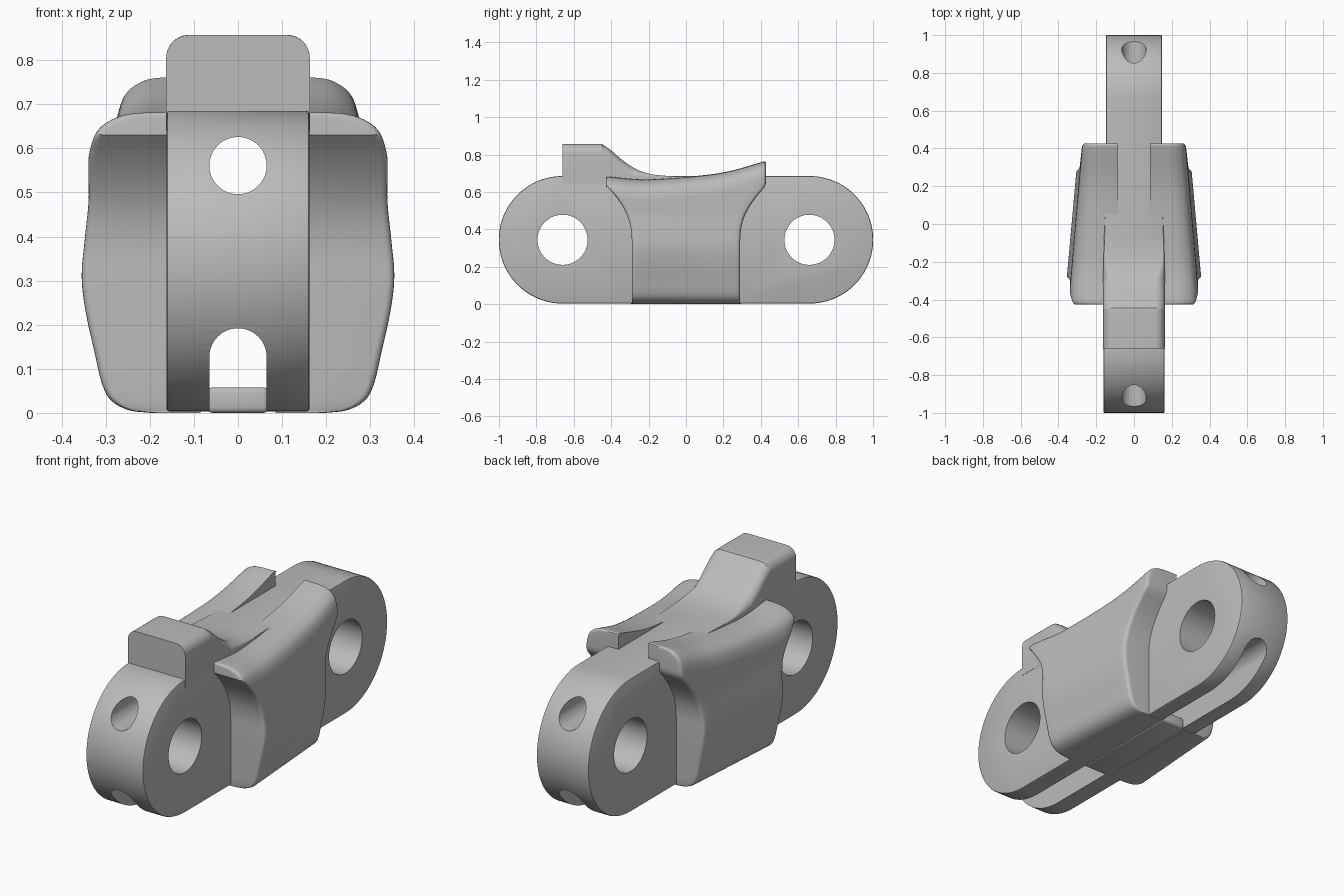
import bpy, bmesh, math
from mathutils import Vector

if "Cube" in bpy.data.objects:
    bpy.data.objects.remove(bpy.data.objects["Cube"])

steel = bpy.data.materials.new("plain_grey")
steel.use_nodes = True
GREY = (0.5, 0.5, 0.5, 1)
steel.diffuse_color = GREY
steel.node_tree.nodes["Principled BSDF"].inputs["Base Color"].default_value = GREY

PIN_Y, PIN_Z, END_R = 0.66, 0.344, 0.341


def make(name, bm):
    bmesh.ops.recalc_face_normals(bm, faces=bm.faces)
    mesh = bpy.data.meshes.new(name)
    bm.to_mesh(mesh)
    bm.free()
    mesh.materials.append(steel)
    ob = bpy.data.objects.new(name, mesh)
    bpy.context.collection.objects.link(ob)
    return ob


def prism(points, axis, a, b):
    """Extrude a flat outline along x (points are y, z) or y (points are x, z)."""
    bm = bmesh.new()
    place = (lambda p, t: (t, p[0], p[1])) if axis == "x" else (lambda p, t: (p[0], t, p[1]))
    face = bm.faces.new([bm.verts.new(place(p, a)) for p in points])
    new = bmesh.ops.extrude_face_region(bm, geom=[face])["geom"]
    shift = Vector((b - a, 0, 0) if axis == "x" else (0, b - a, 0))
    bmesh.ops.translate(bm, vec=shift, verts=[g for g in new if isinstance(g, bmesh.types.BMVert)])
    return bm


def arc(cx, cz, r, start, end, n):
    angles = [math.radians(start + (end - start) * i / n) for i in range(n + 1)]
    return [(cx + r * math.cos(t), cz + r * math.sin(t)) for t in angles]


def skin(bm, rings):
    """Join equal closed rings into a tube."""
    rows = [[bm.verts.new(p) for p in ring] for ring in rings]
    n = len(rows[0])
    for a, b in zip(rows, rows[1:]):
        for i in range(n):
            bm.faces.new((a[i], a[(i + 1) % n], b[(i + 1) % n], b[i]))
    return rows


def spline(points, steps):
    """Smooth curve through 2D points."""
    p = [Vector(q) for q in points]
    p = [p[0] * 2 - p[1]] + p + [p[-1] * 2 - p[-2]]
    out = []
    for a, b, c, d in zip(p, p[1:], p[2:], p[3:]):
        for k in range(steps):
            t = k / steps
            out.append(0.5 * (2 * b + (c - a) * t + (2 * a - 5 * b + 4 * c - d) * t * t
                              + (3 * b - a - 3 * c + d) * t ** 3))
    return out + [p[-2]]


def sample(curve, y):
    """Height of a curve at position y."""
    if y <= curve[0][0]:
        return curve[0][1]
    for a, b in zip(curve, curve[1:]):
        if y <= b[0]:
            return a[1] + (b[1] - a[1]) * (y - a[0]) / (b[0] - a[0])
    return curve[-1][1]


def link_width(y):
    return sample([(-0.25, 0.162), (0.25, 0.148)], y)


def finish(ob, angle=35):
    bpy.ops.object.select_all(action="DESELECT")
    ob.select_set(True)
    bpy.context.view_layer.objects.active = ob
    if ob.modifiers:
        bpy.ops.object.convert(target="MESH")
    bpy.ops.object.shade_smooth_by_angle(angle=math.radians(angle))


# Central link: stadium outline, slightly narrower at the back
outline = arc(PIN_Y, PIN_Z, END_R, -90, 90, 40) + arc(-PIN_Y, PIN_Z, END_R, 90, 270, 40)
bm = prism(outline, "x", -1, 1)
for y in (-0.25, 0.25):
    bmesh.ops.bisect_plane(bm, geom=bm.verts[:] + bm.edges[:] + bm.faces[:],
                           plane_co=(0, y, 0), plane_no=(0, 1, 0))
for v in bm.verts:
    v.co.x *= link_width(v.co.y)
link = make("link_body", bm)
bevel = link.modifiers.new("soft_edges", "BEVEL")
bevel.width, bevel.segments, bevel.limit_method = 0.007, 2, "ANGLE"

# Pin holes, long upper bore and arched lower slot
HOLE = 0.065
cutters = [make("pin_hole_cutter", prism(arc(s * PIN_Y, PIN_Z, 0.134, 0, 352.5, 47), "x", -0.5, 0.5))
           for s in (-1, 1)]
cutters.append(make("bore_cutter", prism(arc(0, 0.561, HOLE, 0, 350, 35), "y", -1.2, 1.2)))
arch = arc(0, 0.127, HOLE, 0, 180, 24) + [(-HOLE, -0.1), (HOLE, -0.1)]
cutters.append(make("slot_cutter", prism(arch, "y", -1.2, 1.2)))
for c in cutters:
    c.hide_render = True
    mod = link.modifiers.new(c.name, "BOOLEAN")
    mod.operation, mod.solver, mod.object = "DIFFERENCE", "EXACT", c
finish(link)
for c in cutters:
    bpy.data.objects.remove(c)

# Floor bar closing the middle of the slot
bar = make("slot_floor", prism([(-0.07, 0), (0.07, 0), (0.07, 0.058), (-0.07, 0.058)], "y", -0.3, 0.3))
mod = bar.modifiers.new("round", "BEVEL")
mod.width, mod.segments = 0.012, 3
finish(bar)

# Raised tooth with rounded shoulders, sweeping down to the link top
tooth_curve = spline([(-0.66, 0.857), (-0.47, 0.857), (-0.44, 0.85), (-0.40, 0.822), (-0.35, 0.778),
                      (-0.30, 0.742), (-0.25, 0.714), (-0.17, 0.692), (-0.05, 0.683)], 4)
rings = []
for y, top in tooth_curve:
    w = link_width(y) + 0.001
    r = max(0.002, min(0.052, top - 0.682))
    half = arc(w - r, top - r, r, 0, 90, 8)
    rings.append([(w, y, 0.64)] + [(x, y, z) for x, z in half]
                 + [(-x, y, z) for x, z in reversed(half)] + [(-w, y, 0.64)])
bm = bmesh.new()
rows = skin(bm, rings)
for row in (rows[0], rows[-1]):
    bm.faces.new(row)
finish(make("top_tooth", bm))

# Side pads: bulged wall with ends flaring around the pin circles
wall = spline([(0.20, 0), (0.25, 0.006), (0.29, 0.027), (0.312, 0.065), (0.33, 0.14), (0.35, 0.23),
               (0.359, 0.31), (0.352, 0.39), (0.341, 0.48), (0.338, 0.55), (0.333, 0.60),
               (0.315, 0.643), (0.28, 0.669), (0.23, 0.682), (0.12, 0.685)], 4)
pad_top = spline([(-0.43, 0.685), (-0.25, 0.668), (-0.1, 0.673), (0.1, 0.69),
                  (0.25, 0.715), (0.425, 0.766)], 4)
INNER = 0.085


def flare(z):
    """Distance of the pad end from the middle at height z."""
    if z < PIN_Z:
        return 0.29
    if z < 0.627:
        return PIN_Y - math.sqrt(0.37 ** 2 - (z - PIN_Z) ** 2)
    return 0.427


def pad_point(x, z, u, end_gap, inset, inner):
    lift = max(0, min(1, (z - 0.45) / 0.15))
    front, back = -flare(z), flare(z + 0.08 * lift)
    y = front + (back - front) * u + end_gap
    if not inner:
        x = x * min(1.01, 0.92 - 0.25 * y) - inset
    crown = max(0, min(1, (z - 0.62) / 0.05))
    return (x, y, max(0, z + (sample(pad_top, y) - 0.685) * lift - inset * 0.5 * crown))


# Stations along the pad: rounded ends, then even spacing
R = 0.018
rounding = [(R * (1 - math.cos(t)), R * (1 - math.sin(t))) for t in (math.pi / 2 * k / 4 for k in range(5))]
stations = [(0, g, i) for g, i in rounding]
stations += [(k / 24, 0, 0) for k in range(2, 23)]
stations += [(1, -g, i) for g, i in reversed(rounding)]
rings = []
for station in stations:
    outer = [pad_point(x, z, *station, False) for x, z in wall]
    inner = [pad_point(INNER, z, *station, True) for x, z in reversed(wall)]
    rings.append(outer + inner)
bm = bmesh.new()
rows = skin(bm, rings)
count = len(wall)
for row in (rows[0], rows[-1]):
    for i in range(count - 1):
        bm.faces.new((row[i], row[i + 1], row[-2 - i], row[-1 - i]))
pads = make("side_pads", bm)
pads.modifiers.new("both_sides", "MIRROR")
finish(pads, 40)
